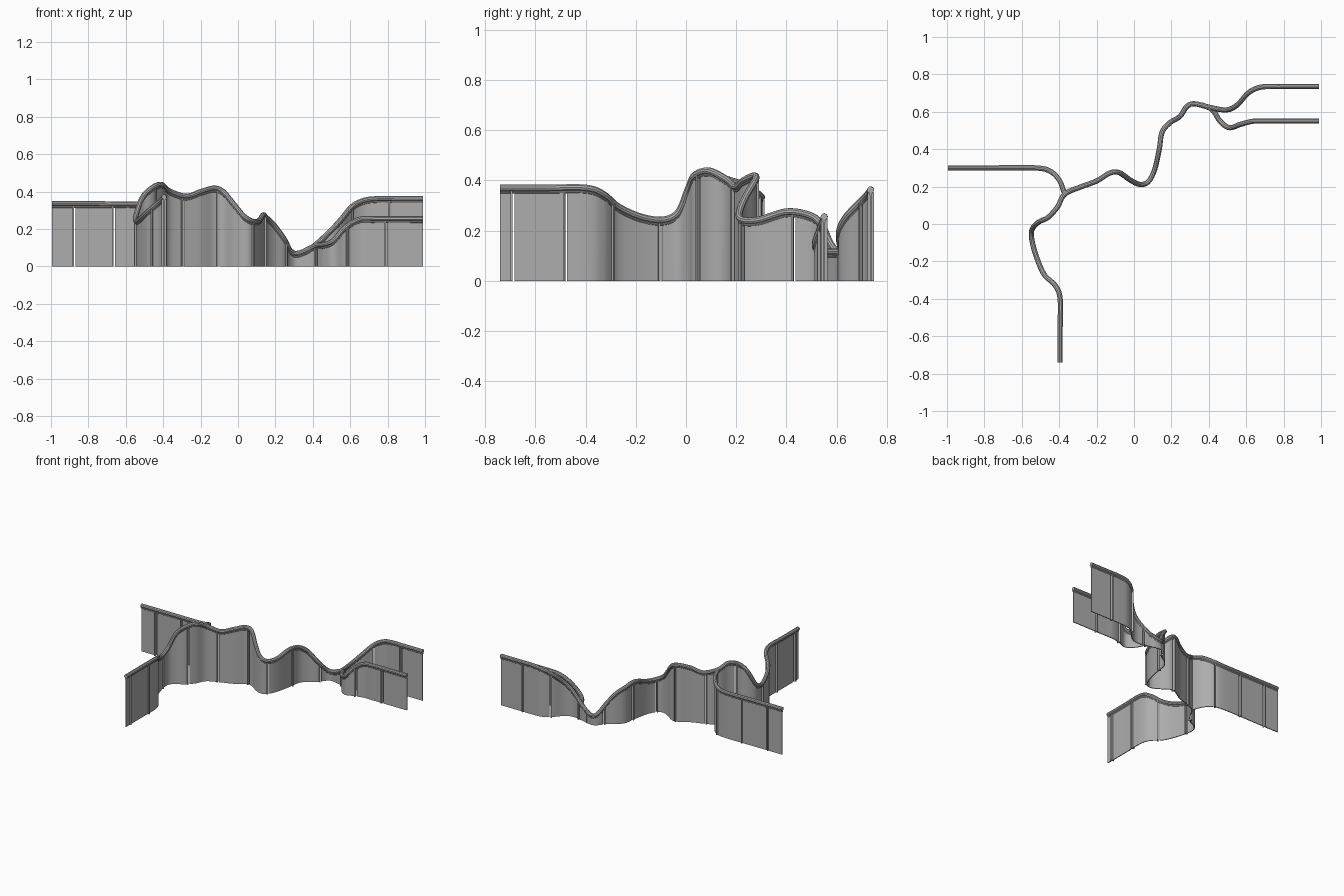
import bpy
import bmesh
from mathutils import Vector

cube = bpy.data.objects.get("Cube")
if cube:
    bpy.data.objects.remove(cube, do_unlink=True)


def make_material(name, colour):
    mat = bpy.data.materials.new(name)
    mat.use_nodes = True
    mat.diffuse_color = colour
    mat.node_tree.nodes["Principled BSDF"].inputs["Base Color"].default_value = colour
    return mat


GREY = make_material("plain grey", (0.42, 0.42, 0.42, 1))
RAIL_RADIUS = 0.014
GAP = 0.013
PANEL_LENGTH = 0.21

# Rail centre lines: plan position and height
front_run = [(-.395, -.74, .37), (-.395, -.56, .37), (-.395, -.4, .37), (-.42, -.33, .345),
             (-.48, -.27, .295), (-.52, -.18, .255), (-.545, -.09, .243), (-.545, -.03, .275),
             (-.51, .01, .37), (-.46, .035, .42), (-.41, .09, .438), (-.37, .16, .405)]
middle_run = [(-.28, .2, .375), (-.2, .23, .4), (-.13, .272, .418), (-.08, .275, .4),
              (-.02, .235, .33), (.03, .212, .27), (.075, .225, .243), (.11, .29, .243),
              (.135, .4, .275), (.15, .49, .262), (.19, .54, .225), (.245, .575, .15),
              (.28, .625, .085), (.32, .643, .07), (.4, .625, .105)]
back_run = [(.49, .61, .185), (.55, .635, .25), (.61, .7, .32), (.67, .73, .352),
            (.74, .735, .362), (.85, .735, .362), (.99, .735, .362)]
side_run = [(-.995, .3, .335), (-.75, .3, .335), (-.53, .3, .335), (-.45, .283, .35),
            (-.4, .235, .38), (-.37, .16, .405)]
fork_run = [(.36, .638, .085), (.42, .61, .112), (.46, .55, .117), (.51, .515, .138),
            (.57, .533, .205), (.64, .55, .248), (.72, .55, .255), (.99, .55, .255)]


def smooth_path(points, steps=10):
    """Catmull-Rom curve through the points."""
    pts = [Vector(p) for p in points]
    pts = [pts[0] * 2 - pts[1]] + pts + [pts[-1] * 2 - pts[-2]]
    path = []
    for a, b, c, d in zip(pts, pts[1:], pts[2:], pts[3:]):
        for i in range(steps):
            t = i / steps
            path.append((b * 2 + (c - a) * t + (a * 2 - b * 5 + c * 4 - d) * t ** 2
                         + (b * 3 - a - c * 3 + d) * t ** 3) / 2)
    return path + [pts[-2]]


def plan_lengths(path):
    total, lengths = 0, [0]
    for a, b in zip(path, path[1:]):
        total += (b - a).xy.length
        lengths.append(total)
    return lengths


def sample(path, lengths, s):
    """Point and plan direction at distance s along the path."""
    i = 0
    while i < len(path) - 2 and lengths[i + 1] < s:
        i += 1
    t = (s - lengths[i]) / max(lengths[i + 1] - lengths[i], 1e-6)
    direction = (path[i + 1] - path[i]).xy.normalized()
    return path[i].lerp(path[i + 1], t), direction


def add_tube(name, path, radius, drop):
    curve = bpy.data.curves.new(name, "CURVE")
    curve.dimensions = "3D"
    curve.bevel_depth = radius
    curve.bevel_resolution = 3
    curve.use_fill_caps = True
    spline = curve.splines.new("POLY")
    spline.points.add(len(path) - 1)
    for point, co in zip(spline.points, path):
        point.co = (co.x, co.y, co.z - drop, 1)
    curve.materials.append(GREY)
    obj = bpy.data.objects.new(name, curve)
    bpy.context.collection.objects.link(obj)
    bpy.ops.object.select_all(action="DESELECT")
    bpy.context.view_layer.objects.active = obj
    obj.select_set(True)
    bpy.ops.object.convert(target="MESH")
    bpy.ops.object.shade_smooth_by_angle()


def add_mesh(name, bm, thickness=0):
    bmesh.ops.recalc_face_normals(bm, faces=bm.faces)
    for face in bm.faces:
        face.smooth = bool(thickness)
    mesh = bpy.data.meshes.new(name)
    bm.to_mesh(mesh)
    bm.free()
    mesh.materials.append(GREY)
    obj = bpy.data.objects.new(name, mesh)
    bpy.context.collection.objects.link(obj)
    if thickness:
        mod = obj.modifiers.new("thickness", "SOLIDIFY")
        mod.thickness = thickness
        mod.offset = 0
        bpy.ops.object.select_all(action="DESELECT")
        bpy.context.view_layer.objects.active = obj
        obj.select_set(True)
        bpy.ops.object.modifier_apply(modifier=mod.name)
        bpy.ops.object.shade_smooth_by_angle()


def add_panels(name, path, first):
    """Curved sheets under the rail, parted by narrow gaps."""
    lengths = plan_lengths(path)
    end = lengths[-1]
    seams = [0]
    s = first
    while s < end - 0.03:
        seams.append(s)
        s += PANEL_LENGTH
    seams.append(end)
    bm = bmesh.new()
    for a, b in zip(seams, seams[1:]):
        a += GAP / 2 if a > 0 else 0
        b -= GAP / 2 if b < end else 0
        stops = [a] + [v for v in lengths if a + 1e-4 < v < b - 1e-4] + [b]
        last = None
        for stop in stops:
            p, _ = sample(path, lengths, stop)
            pair = [bm.verts.new((p.x, p.y, 0)), bm.verts.new((p.x, p.y, p.z - 0.01))]
            if last:
                bm.faces.new((last[0], pair[0], pair[1], last[1]))
            last = pair
    add_mesh(name + "_panels", bm, 0.006)

    # Slim flat posts beside each gap
    bm = bmesh.new()
    for s in seams[1:-1]:
        p, along = sample(path, lengths, s - GAP * 0.4)
        across = Vector((-along.y, along.x))
        corners = [(-1, -1), (1, -1), (1, 1), (-1, 1)]
        base = [p.xy + along * u * 0.004 + across * v * 0.013 for u, v in corners]
        low = [bm.verts.new((c.x, c.y, 0)) for c in base]
        high = [bm.verts.new((c.x, c.y, p.z - 0.012)) for c in base]
        bm.faces.new(low)
        bm.faces.new(high)
        for i in range(4):
            j = (i + 1) % 4
            bm.faces.new((low[i], low[j], high[j], high[i]))
    add_mesh(name + "_posts", bm)


# Each wall run: panels, posts, handrail and the lip under it
runs = {
    "main_wall": (front_run + middle_run + back_run, 0.05),
    "side_branch": (side_run, 0.12),
    "fork_branch": (fork_run, 0.07),
}
for run_name, (points, first_seam) in runs.items():
    run_path = smooth_path(points)
    add_panels(run_name, run_path, first_seam)
    add_tube(run_name + "_handrail", run_path, RAIL_RADIUS, 0)
    add_tube(run_name + "_rail_lip", run_path, 0.006, 0.017)
